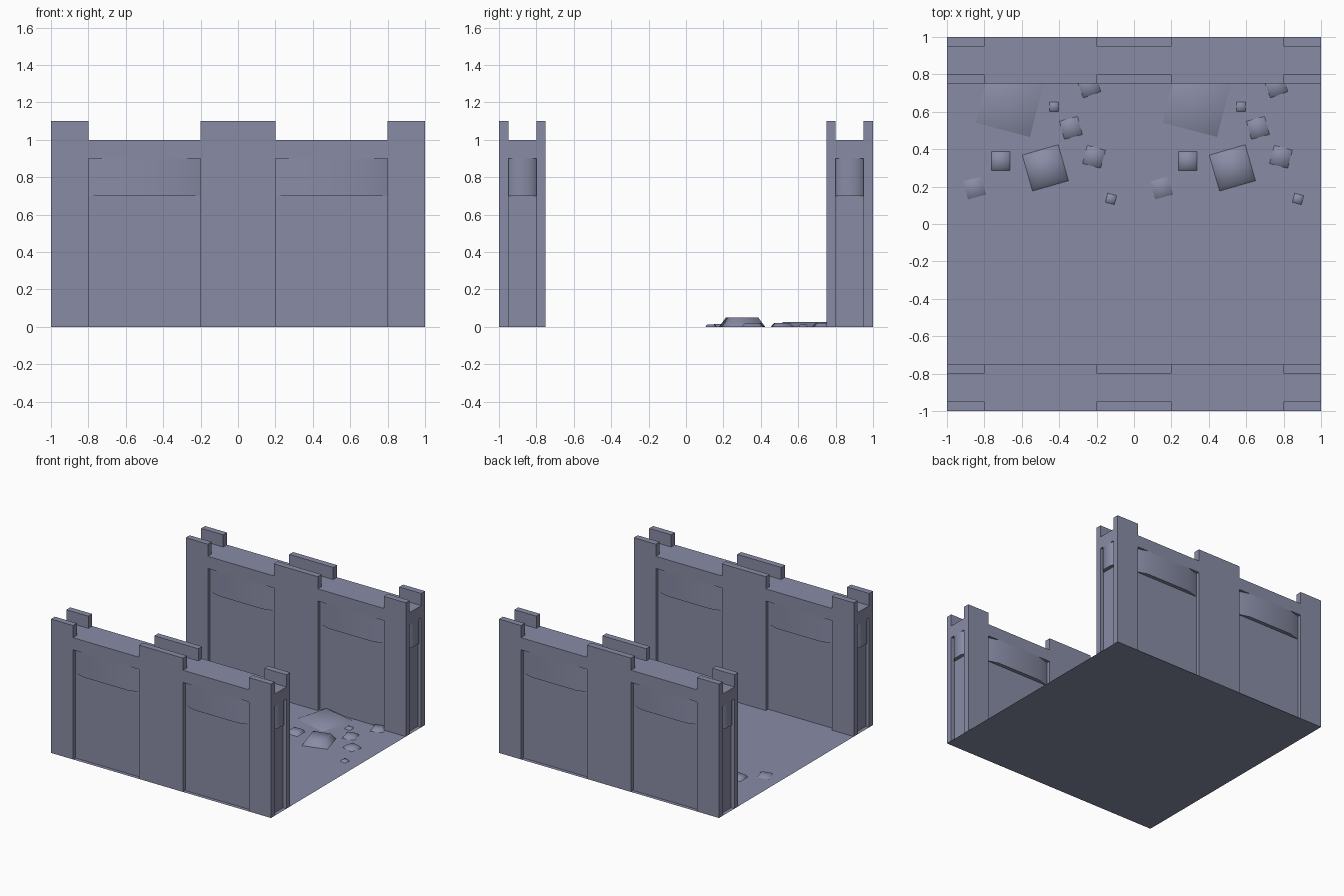
import bpy, bmesh, math

if "Cube" in bpy.data.objects:
    bpy.data.objects.remove(bpy.data.objects["Cube"])

stone = bpy.data.materials.new("slate_stone")
stone.diffuse_color = (0.25, 0.265, 0.38, 1)
stone.use_nodes = True
stone.node_tree.nodes["Principled BSDF"].inputs["Base Color"].default_value = stone.diffuse_color
D = 0.03  # depth of the recessed panels


def finish(name, bm, smooth=None):
    bmesh.ops.recalc_face_normals(bm, faces=bm.faces)
    me = bpy.data.meshes.new(name)
    bm.to_mesh(me)
    bm.free()
    me.materials.append(stone)
    ob = bpy.data.objects.new(name, me)
    bpy.context.collection.objects.link(ob)
    if smooth:
        bpy.ops.object.select_all(action='DESELECT')
        ob.select_set(True)
        bpy.context.view_layer.objects.active = ob
        bpy.ops.object.shade_smooth_by_angle(angle=math.radians(smooth))
    return ob


def prism(bm, outline, z0, z1):
    """Extrude a plan outline from z0 to z1."""
    face = bm.faces.new([bm.verts.new((x, y, z0)) for x, y in outline])
    top = bmesh.ops.extrude_face_region(bm, geom=[face], use_keep_orig=True)
    for v in top["geom"]:
        if isinstance(v, bmesh.types.BMVert):
            v.co.z = z1


def box(bm, x0, x1, y0, y1, z0, z1):
    prism(bm, [(x0, y0), (x1, y0), (x1, y1), (x0, y1)], z0, z1)


def wall(name, yc):
    # plan of the lower wall: two recessed bays per face, one recess at each end
    half = [(-1, -.125), (-.8, -.125), (-.8, -.125 + D), (-.2, -.125 + D), (-.2, -.125),
            (.2, -.125), (.2, -.125 + D), (.8, -.125 + D), (.8, -.125), (1, -.125),
            (1, -.075), (1 - D, -.075), (1 - D, .075), (1, .075)]
    plan = half + [(-x, -y) for x, y in half]
    bm = bmesh.new()
    prism(bm, [(x, y + yc) for x, y in plan], 0, .9)
    box(bm, -1, 1, yc - .125, yc + .125, .9, 1)
    finish(name + "_wall", bm)

    # merlons along both edges of the walkway
    bm = bmesh.new()
    for x0, x1 in ((-1, -.8), (-.2, .2), (.8, 1)):
        for y in (yc - .1, yc + .1):
            box(bm, x0, x1, y - .025, y + .025, 1, 1.1)
    finish(name + "_merlons", bm)

    # bulging lintels at the top of each recess
    bm = bmesh.new()
    for s in (-1, 1):
        for xc in (-.5, .5):
            back, front = yc + s * (.125 - D), yc + s * .125
            prism(bm, [(xc - .3, back), (xc - .2, front), (xc + .2, front), (xc + .3, back)], .7, .9)
        prism(bm, [(s * (1 - D), yc - .075), (s, yc - .045), (s, yc + .045), (s * (1 - D), yc + .075)], .7, .9)
    finish(name + "_lintels", bm, 60)


wall("front", -.875)
wall("back", .875)

# floor
bm = bmesh.new()
bmesh.ops.create_grid(bm, x_segments=1, y_segments=1, size=1)
finish("floor", bm)

# rubble: x, y, base size, height, turn in degrees; same pattern in both halves
rocks = [(-.664, .648, .30, .025, -14.5), (-.474, .30, .20, .05, 16), (-.712, .337, .10, .025, 0),
         (-.852, .193, .10, .015, 15), (-.337, .514, .10, .02, 15), (-.214, .359, .10, .02, -15),
         (-.123, .134, .05, .012, -15), (-.428, .627, .05, .012, 0), (-.241, .738, .10, .02, 20)]
bm = bmesh.new()
for shift in (0, 1):
    for x, y, size, h, turn in rocks:
        rings = []
        for r, z in ((size, 0), (size * .7, h)):
            ang = [math.radians(turn + 45 + 90 * i) for i in range(4)]
            rings.append([bm.verts.new((x + shift + r * .7071 * math.cos(a),
                                        y + r * .7071 * math.sin(a), z)) for a in ang])
        for i in range(4):
            j = (i + 1) % 4
            bm.faces.new((rings[0][i], rings[0][j], rings[1][j], rings[1][i]))
        bm.faces.new(rings[1])
finish("rubble", bm, 89)
